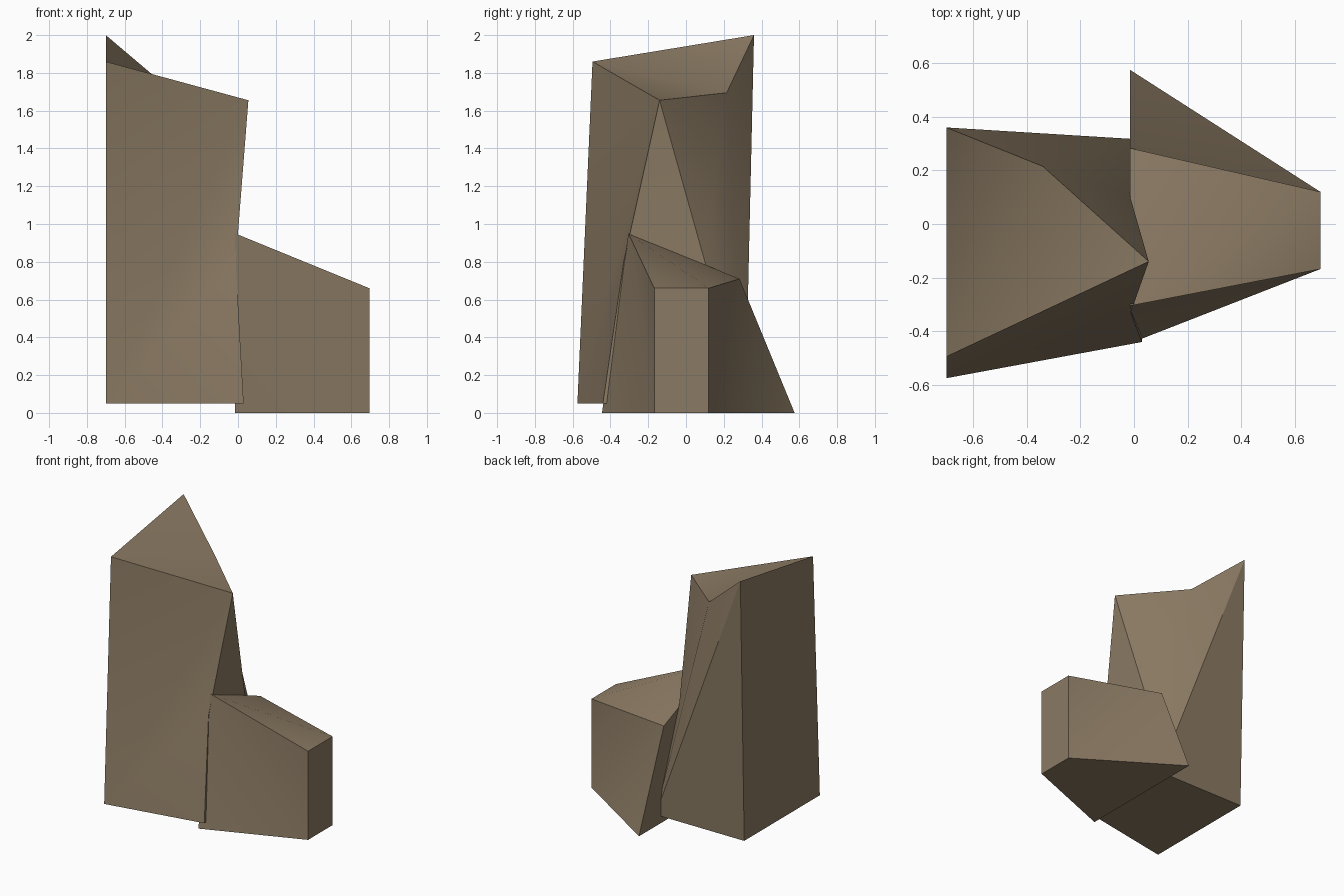
import bpy, bmesh, math

if "Cube" in bpy.data.objects:
    bpy.data.objects.remove(bpy.data.objects["Cube"])

stone = bpy.data.materials.new("brown stone")
stone.diffuse_color = (0.258, 0.195, 0.125, 1)
stone.use_nodes = True
stone.node_tree.nodes["Principled BSDF"].inputs["Base Color"].default_value = stone.diffuse_color


def make_rock(name, points, faces):
    """Build a closed angular rock from named corner points."""
    bm = bmesh.new()
    v = {k: bm.verts.new(p) for k, p in points.items()}
    for f in faces:
        bm.faces.new([v[k] for k in f.split()])
    bmesh.ops.recalc_face_normals(bm, faces=bm.faces[:])
    mesh = bpy.data.meshes.new(name)
    bm.to_mesh(mesh)
    bm.free()
    mesh.materials.append(stone)
    obj = bpy.data.objects.new(name, mesh)
    bpy.context.collection.objects.link(obj)
    bpy.ops.object.select_all(action='DESELECT')
    obj.select_set(True)
    bpy.context.view_layer.objects.active = obj
    bpy.ops.object.shade_smooth_by_angle(angle=math.radians(30))
    return obj


# Tall rock: t = top, b = base, f/k = front/back, l/r = left/right
make_rock("tall_rock", {
    "tfl": (-0.70, -0.495, 1.86), "tkl": (-0.70, 0.36, 2.0),
    "tfr": (0.055, -0.14, 1.655), "tkr": (-0.34, 0.215, 1.695),
    "bfl": (-0.70, -0.575, 0.05), "bkl": (-0.70, 0.315, 0.05),
    "bfr": (0.03, -0.44, 0.05), "bkr": (0.03, 0.315, 0.05),
    "mfr": (-0.012, -0.33, 0.80), "mid": (-0.014, 0.10, 0.80),
}, [
    "tfl tfr tkr", "tfl tkr tkl",                    # sloped top
    "bfl bfr bkr bkl", "tfl tkl bkl bfl",            # base, left side
    "tkl tkr bkr", "tkl bkr bkl",                    # back
    "tfl bfl tfr", "bfl mfr tfr", "bfl bfr mfr",     # front
    "tfr mfr mid", "tfr mid tkr", "tkr mid bkr",     # pinched right side
    "mfr bfr mid", "bfr bkr mid",
])

# Low rock leaning against it
make_rock("low_rock", {
    "tfl": (-0.015, -0.305, 0.95), "tkl": (-0.015, 0.283, 0.71),
    "tfr": (0.695, -0.168, 0.66), "tkr": (0.695, 0.12, 0.66),
    "bfl": (-0.015, -0.445, 0), "bkl": (-0.015, 0.575, 0),
    "bfr": (0.695, -0.168, 0), "bkr": (0.695, 0.12, 0),
}, [
    "tfl tfr tkr", "tfl tkr tkl",                    # top
    "bfl bfr bkr bkl", "tfl tkl bkl bfl",            # base, left side
    "tfr bfr bkr tkr",                               # right end
    "tfl bfl bfr", "tfl bfr tfr",                    # front
    "tkl tkr bkr", "tkl bkr bkl",                    # back
])
